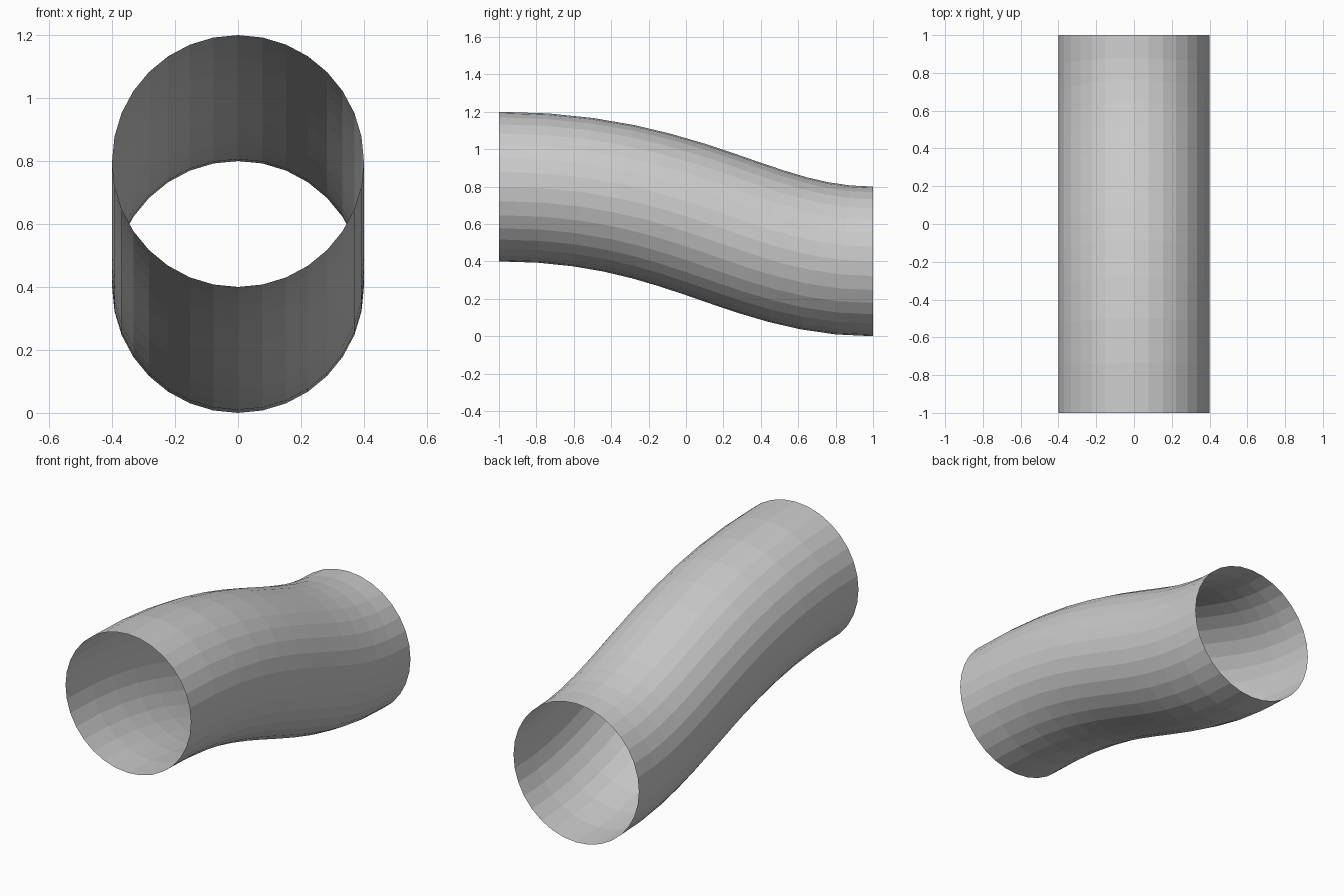
import bpy

if "Cube" in bpy.data.objects:
    bpy.data.objects.remove(bpy.data.objects["Cube"])

# S-bend centre line, swept into an open 32-sided tube
curve = bpy.data.curves.new("pipe_bend", "CURVE")
curve.dimensions = "3D"
curve.fill_mode = "FULL"
curve.resolution_u = 12
curve.bevel_depth = 0.4
curve.bevel_resolution = 14
curve.use_fill_caps = False

spline = curve.splines.new("BEZIER")
spline.bezier_points.add(1)
spline.use_smooth = False

# Each end: (y, z) of the point, y of its left handle, y of its right handle
ends = [((-1, 0.8), -2, 0.0), ((1, 0.4), 0.33, 1.67)]
for point, ((y, z), left, right) in zip(spline.bezier_points, ends):
    point.handle_left_type = point.handle_right_type = "FREE"
    point.co = (0, y, z)
    point.handle_left = (0, left, z)
    point.handle_right = (0, right, z)

pipe = bpy.data.objects.new("pipe_bend", curve)
bpy.context.collection.objects.link(pipe)
